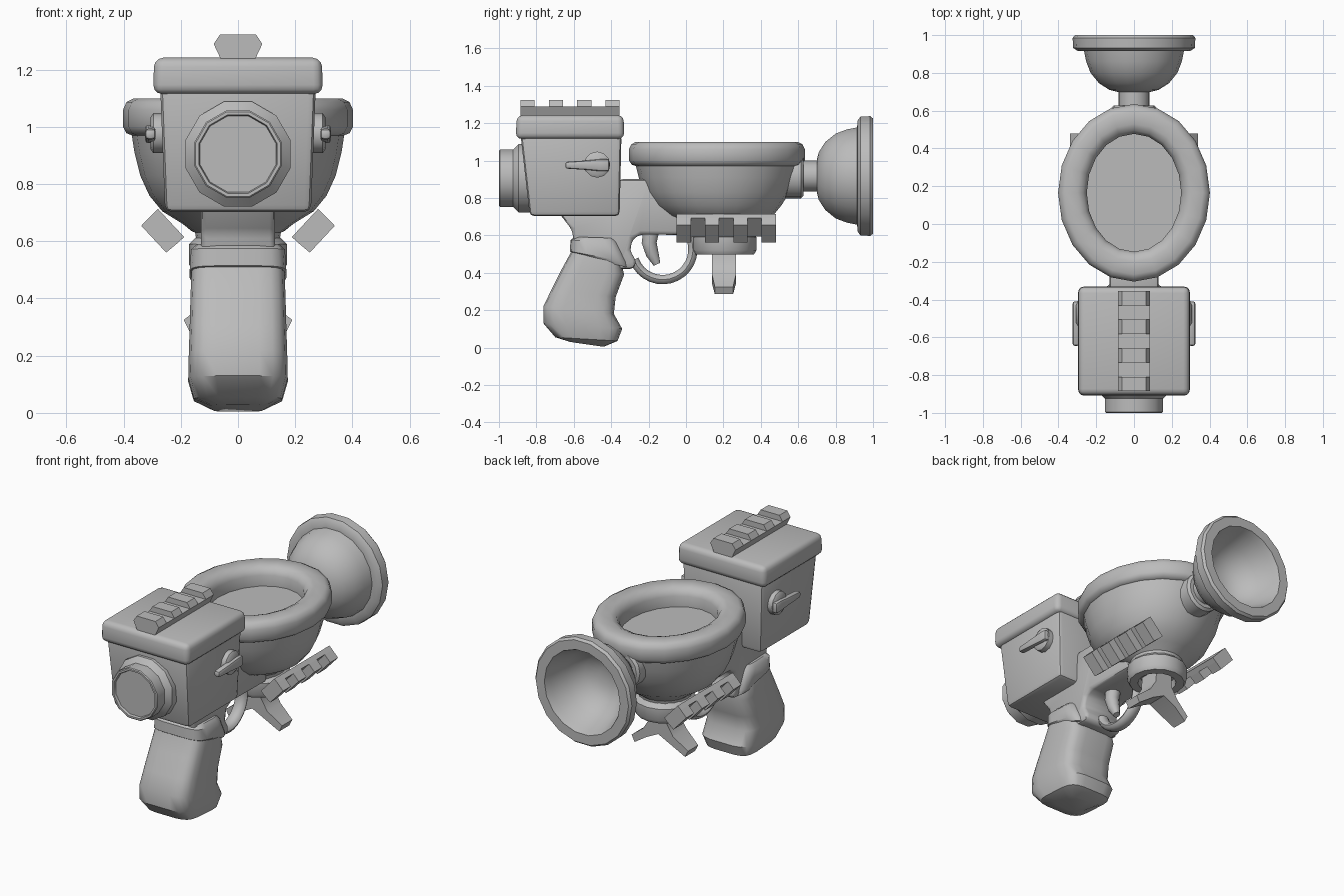
import bpy, bmesh, math
from mathutils import Matrix, Vector

old = bpy.data.objects.get("Cube")
if old:
    bpy.data.objects.remove(old)

grey = bpy.data.materials.new("plain grey")
grey.use_nodes = True
grey.diffuse_color = (0.5, 0.5, 0.5, 1)
grey.node_tree.nodes["Principled BSDF"].inputs["Base Color"].default_value = (0.5, 0.5, 0.5, 1)
made = []
TO_FRONT = Matrix.Rotation(math.pi / 2, 4, 'X')
TO_BACK = Matrix.Rotation(-math.pi / 2, 4, 'X')
TO_SIDE = Matrix.Rotation(math.pi / 2, 4, 'Y')


def finish(name, bm, matrix=Matrix(), bevel=0, segments=2, mirror=False):
    bmesh.ops.recalc_face_normals(bm, faces=bm.faces)
    if bevel:
        edges = [e for e in bm.edges if e.calc_face_angle(0) > 0.5]
        bmesh.ops.bevel(bm, geom=edges, offset=bevel, segments=segments,
                        profile=0.5, affect='EDGES', clamp_overlap=True)
    bm.transform(matrix)
    copies = [(name, bm)]
    if mirror:
        other = bm.copy()
        other.transform(Matrix.Scale(-1, 4, (1, 0, 0)))
        bmesh.ops.reverse_faces(other, faces=other.faces)
        copies = [("left_" + name, bm), ("right_" + name, other)]
    for label, b in copies:
        mesh = bpy.data.meshes.new(label)
        b.to_mesh(mesh)
        b.free()
        mesh.materials.append(grey)
        ob = bpy.data.objects.new(label, mesh)
        bpy.context.scene.collection.objects.link(ob)
        made.append(ob)


def skin(bm, loops):
    """Join closed loops of points in order and cap both ends."""
    rings = [[bm.verts.new(p) for p in loop] for loop in loops]
    for a, b in zip(rings, rings[1:]):
        for i in range(len(a)):
            j = (i + 1) % len(a)
            bm.faces.new((a[i], a[j], b[j], b[i]))
    bm.faces.new(rings[0][::-1])
    bm.faces.new(rings[-1])


def turned(name, rings, matrix=Matrix(), sides=16, **kw):
    """Rings of (x radius, y radius, height, y shift)."""
    bm = bmesh.new()
    angles = [2 * math.pi * i / sides for i in range(sides)]
    skin(bm, [[(a * math.cos(t), b * math.sin(t) + s, h) for t in angles]
              for a, b, h, s in rings])
    finish(name, bm, matrix, **kw)


def round_part(name, profile, matrix, sides=16, **kw):
    turned(name, [(r, r, h, 0) for r, h in profile], matrix, sides, **kw)


def slab(name, outline, half_width, **kw):
    """Side outline in (y, z), extruded across x."""
    bm = bmesh.new()
    skin(bm, [[(x, y, z) for y, z in outline] for x in (-half_width, half_width)])
    finish(name, bm, **kw)


def rounded_stack(name, rings, power=0.5, sides=20):
    """Rounded-square sections of (front y, front z, back y, back z, half width)."""
    bm = bmesh.new()
    def soft(v):
        return math.copysign(abs(v) ** power, v)
    loops = []
    for fy, fz, by, bz, w in rings:
        loop = []
        for i in range(sides):
            t = 2 * math.pi * (i + 0.5) / sides
            k = (soft(math.sin(t)) + 1) / 2
            loop.append((w * soft(math.cos(t)), fy + (by - fy) * k, fz + (bz - fz) * k))
        loops.append(loop)
    skin(bm, loops)
    finish(name, bm)


def tapered_box(name, low, high, **kw):
    """Two rectangles of (half x, y min, y max, z)."""
    bm = bmesh.new()
    skin(bm, [[(-x, y0, z), (x, y0, z), (x, y1, z), (-x, y1, z)]
              for x, y0, y1, z in (low, high)])
    finish(name, bm, **kw)


def rail(name, foot, wide, top, base, height, matrix, mirror=False):
    """Slotted accessory rail with four teeth."""
    bm = bmesh.new()
    length, tooth = 0.53, 0.53 / 7
    def bar(section, y0, y1):
        skin(bm, [[(x, y, z) for x, z in section] for y in (y0, y1)])
    bar([(-foot, 0), (foot, 0), (wide, base), (-wide, base)], 0, length)
    for i in range(4):
        bar([(-wide, base), (wide, base), (top, height), (-top, height)],
            2 * i * tooth, (2 * i + 1) * tooth)
    finish(name, bm, matrix, mirror=mirror)


def tube(name, path, flat=1.0, sides=10):
    """Rod following (y, z, radius) points, widened across x by flat."""
    bm = bmesh.new()
    pts = [Vector((0, y, z)) for y, z, r in path]
    across = Vector((1, 0, 0))
    loops = []
    for i, p in enumerate(pts):
        along = (pts[min(i + 1, len(pts) - 1)] - pts[max(i - 1, 0)]).normalized()
        side = along.cross(across)
        r = path[i][2]
        angles = [2 * math.pi * k / sides for k in range(sides)]
        loops.append([p + across * r * flat * math.cos(t) + side * r * math.sin(t)
                      for t in angles])
    skin(bm, loops)
    finish(name, bm)


# Tank, lid and top rail
tapered_box("tank", (0.255, -0.835, -0.355, 0.702), (0.272, -0.885, -0.345, 1.14), bevel=0.025)
tapered_box("tank_lid", (0.297, -0.91, -0.33, 1.115), (0.293, -0.905, -0.334, 1.242),
            bevel=0.032, segments=3)
rail("top_rail", 0.06, 0.085, 0.063, 0.053, 0.086, Matrix.Translation((0, -0.885, 1.237)))

# Round eyepiece on the front of the tank
round_part("eyepiece", [(0.19, 0.82), (0.19, 0.895), (0.158, 0.925), (0.158, 0.995), (0.153, 1.0),
                        (0.142, 1.0), (0.138, 0.985)],
           Matrix.Translation((0, 0, 0.905)) @ TO_FRONT @ Matrix.Rotation(math.pi / 12, 4, 'Z'), 12)

# Flush levers on both sides of the tank
round_part("lever_hub", [(0.07, 0.25), (0.07, 0.296), (0.055, 0.306)],
           Matrix.Translation((0, -0.475, 0.978)) @ TO_SIDE, 12, mirror=True)
bm = bmesh.new()
skin(bm, [[(x, y, 0.975 + dz) for x, dz in ((0.288, -h), (0.325, -h), (0.325, h), (0.288, h))]
          for y, h in ((-0.645, 0.018), (-0.52, 0.026), (-0.46, 0.032), (-0.41, 0.032))])
finish("lever", bm, bevel=0.012, mirror=True)

# Bowl with seat rim and shallow floor
turned("bowl", [(0.14, 0.14, 0.57, 0.2), (0.15, 0.155, 0.63, 0.2), (0.2, 0.215, 0.665, 0.19),
                (0.265, 0.29, 0.705, 0.175), (0.31, 0.345, 0.76, 0.165),
                (0.342, 0.39, 0.83, 0.165), (0.362, 0.418, 0.91, 0.165),
                (0.372, 0.434, 0.975, 0.165)], sides=20)
turned("seat_rim", [(0.365, 0.425, 0.968, 0.165), (0.39, 0.455, 0.978, 0.165),
                    (0.402, 0.47, 1.0, 0.165), (0.402, 0.47, 1.06, 0.165),
                    (0.39, 0.457, 1.087, 0.165), (0.365, 0.432, 1.1, 0.165),
                    (0.3, 0.365, 1.1, 0.165), (0.268, 0.33, 1.085, 0.165),
                    (0.25, 0.312, 1.05, 0.165), (0.25, 0.312, 0.985, 0.165)], sides=20)

# Drain collar with a hollow underside, and an arched pair of splayed feet
round_part("drain_collar", [(0.14, 0.62), (0.172, 0.59), (0.172, 0.52), (0.158, 0.498),
                            (0.11, 0.498), (0.1, 0.54)], Matrix.Translation((0, 0.205, 0)))
half = [(0.055, 0.55), (0.06, 0.46), (0.1, 0.395), (0.19, 0.325), (0.17, 0.285), (0.08, 0.345)]
arch = half + [(0, 0.385)] + [(-x, z) for x, z in reversed(half)]
bm = bmesh.new()
skin(bm, [[(x, y, z) for x, z in arch] for y in (0.135, 0.265)])
for v in bm.verts:
    if v.co.z < 0.33:
        v.co.y = 0.2 + (v.co.y - 0.2) * 0.75
finish("splayed_feet", bm, Matrix.Translation((0, 0.003, 0)))

# Tilted rails beneath the bowl
rail("lower_rail", 0.067, 0.067, 0.064, 0.03, 0.083,
     Matrix.Translation((0.234, -0.05, 0.664)) @ Matrix.Rotation(math.radians(133), 4, 'Y'),
     mirror=True)

# Plunger muzzle at the back
axis = Matrix.Translation((0, 0, 0.917)) @ TO_BACK
round_part("muzzle_flange", [(0.12, 0.5), (0.12, 0.615), (0.105, 0.628)], axis)
round_part("muzzle_shaft", [(0.082, 0.56), (0.082, 0.74)], axis)
round_part("plunger_cup", [(0.09, 0.7), (0.13, 0.71), (0.185, 0.745), (0.23, 0.8), (0.253, 0.86),
                           (0.264, 0.915), (0.3, 0.917), (0.322, 0.932), (0.325, 0.985),
                           (0.313, 1.0), (0.255, 1.0), (0.24, 0.96), (0.205, 0.86),
                           (0.14, 0.78), (0.06, 0.75)], axis, 18)

# Frame joining the tank, bowl and grip
slab("frame", [(-0.68, 0.72), (-0.61, 0.63), (-0.59, 0.5), (-0.36, 0.42), (-0.28, 0.42),
               (-0.265, 0.46), (-0.3, 0.52), (-0.285, 0.58), (-0.24, 0.605), (0.1, 0.6),
               (0.1, 0.8), (-0.2, 0.9), (-0.36, 0.9), (-0.4, 0.73)], 0.13, bevel=0.02)

# Pistol grip with collar
rounded_stack("grip", [(-0.6, 0.56, -0.37, 0.55, 0.15), (-0.61, 0.52, -0.35, 0.47, 0.163),
                       (-0.665, 0.42, -0.33, 0.39, 0.167), (-0.72, 0.31, -0.375, 0.27, 0.17),
                       (-0.764, 0.22, -0.385, 0.18, 0.173), (-0.764, 0.13, -0.34, 0.1, 0.175),
                       (-0.7, 0.055, -0.365, 0.035, 0.155), (-0.62, 0.03, -0.44, 0.004, 0.09)],
              power=0.45)
rounded_stack("grip_collar", [(-0.595, 0.592, -0.38, 0.585, 0.145),
                              (-0.618, 0.575, -0.36, 0.56, 0.165),
                              (-0.622, 0.515, -0.31, 0.455, 0.17),
                              (-0.6, 0.5, -0.3, 0.425, 0.155)], power=0.45)

# Trigger and guard
guard = [(-0.125 + 0.162 * math.cos(a), 0.525 + 0.162 * math.sin(a), 0.026)
         for a in (math.radians(200 + 12 * i) for i in range(16))]
tube("trigger_guard", guard + [(0.04, 0.62, 0.026)], flat=1.5)
tube("trigger", [(-0.185, 0.63, 0.045), (-0.197, 0.56, 0.042), (-0.18, 0.5, 0.036),
                 (-0.155, 0.445, 0.02)])

# Smooth shading with sharp edges kept
bpy.ops.object.select_all(action='DESELECT')
for ob in made:
    ob.select_set(True)
bpy.context.view_layer.objects.active = made[0]
bpy.ops.object.shade_smooth_by_angle(angle=math.radians(40))
